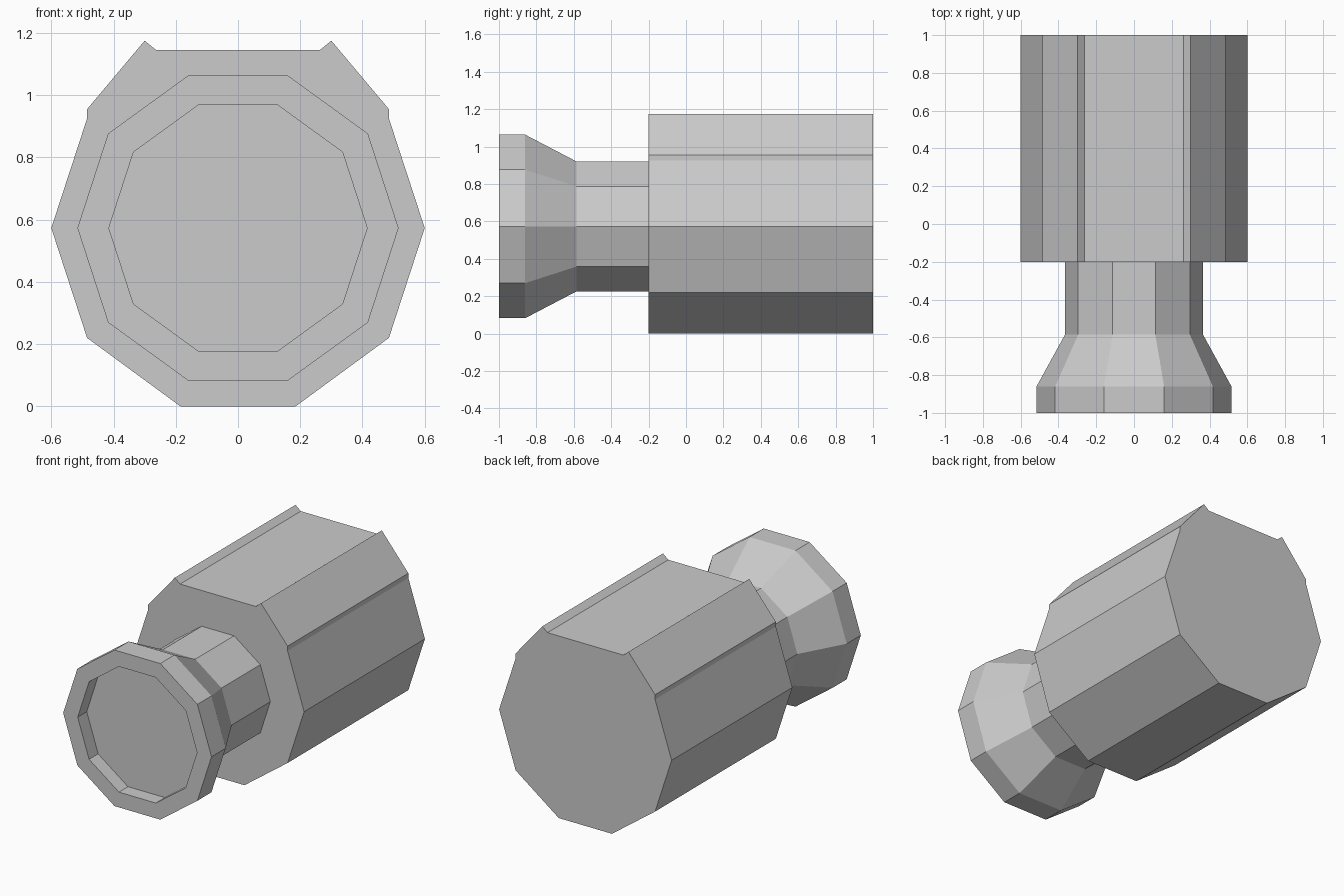
import bpy
from math import cos, sin, pi

if "Cube" in bpy.data.objects:
    bpy.data.objects.remove(bpy.data.objects["Cube"])

ZC = 0.573  # height of the shared axis


def make_object(name, verts, faces):
    mesh = bpy.data.meshes.new(name)
    mesh.from_pydata(verts, [], faces)
    mesh.update()
    obj = bpy.data.objects.new(name, mesh)
    bpy.context.collection.objects.link(obj)
    return obj


def loft(name, rings):
    """Bridge rings of points running along +y and cap both ends."""
    n = len(rings[0])
    verts = [p for ring in rings for p in ring]
    faces = [(r * n + i, (r + 1) * n + i, (r + 1) * n + (i + 1) % n, r * n + (i + 1) % n)
             for r in range(len(rings) - 1) for i in range(n)]
    last = (len(rings) - 1) * n
    faces += [tuple(range(n)), tuple(range(last + n - 1, last - 1, -1))]
    return make_object(name, verts, faces)


def decagon(radius, y):
    return [(radius * cos(i * pi / 5), y, ZC + radius * sin(i * pi / 5)) for i in range(10)]


# Body: ten-sided barrel with two raised shoulder plates, mirrored half profile
right = [(0.185, 0), (0.485, 0.22), (0.6, ZC), (0.485, 0.925),
         (0.485, 0.955), (0.3, 1.175), (0.263, 1.145)]
profile = right + [(-x, z) for x, z in reversed(right)]
loft("body", [[(x, y, z) for x, z in profile] for y in (-0.2, 1.0)])

# Neck and flared mouth with a shallow recess in the front
stations = [(0.415, -0.91), (0.415, -1.0), (0.516, -1.0), (0.516, -0.86),
            (0.365, -0.585), (0.365, -0.2)]
loft("neck_and_mouth", [decagon(r, y) for r, y in stations])
